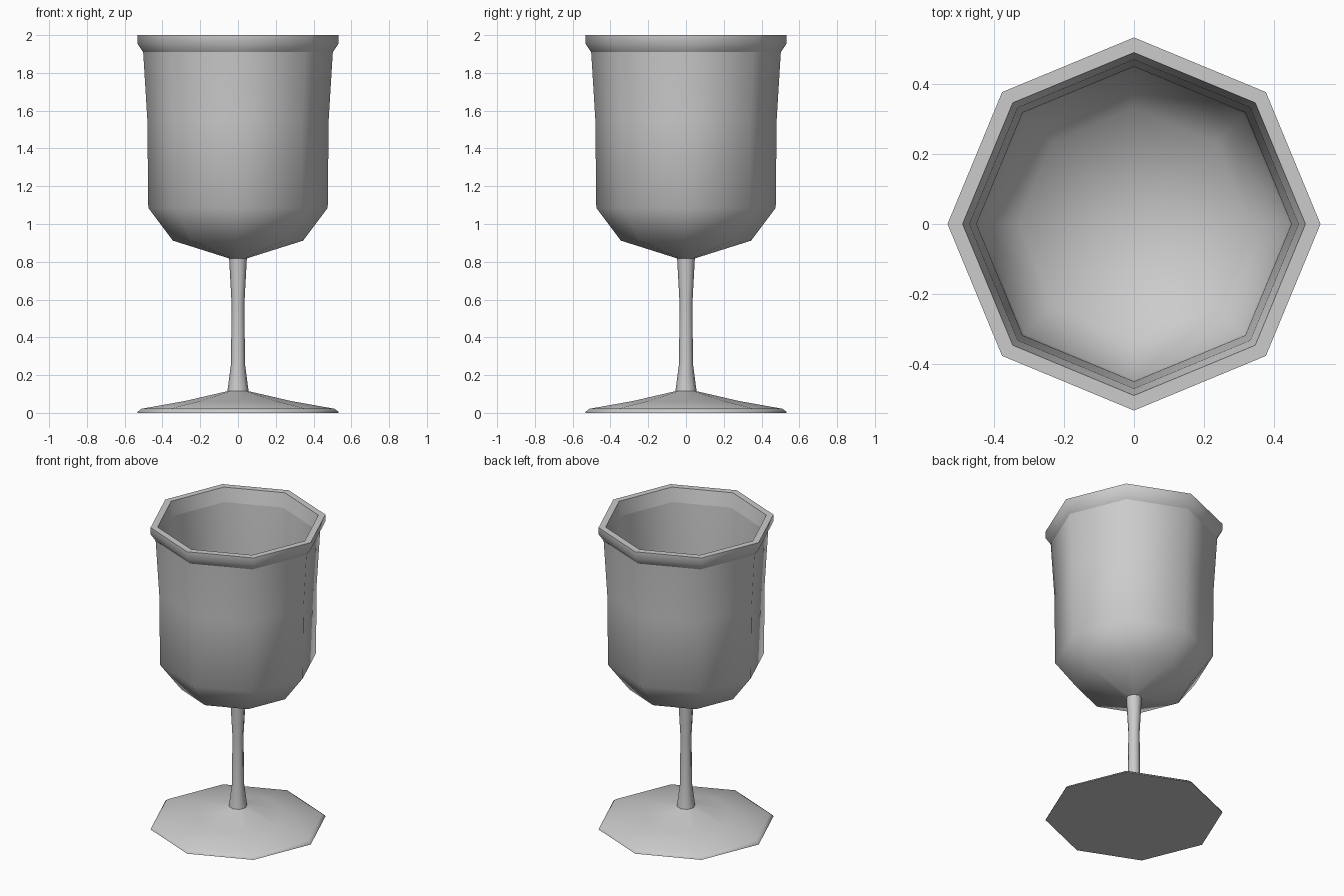
import bpy, math

if "Cube" in bpy.data.objects:
    bpy.data.objects.remove(bpy.data.objects["Cube"])

SIDES = 8


def lathe(name, profile, angle=50):
    """Spin (radius, height) points into an eight-sided shell, normals to the profile's right."""
    verts, rings, faces = [], [], []
    for r, z in profile:
        start, n = len(verts), (SIDES if r > 0 else 1)
        for i in range(n):
            a = 2 * math.pi * i / SIDES
            verts.append((r * math.cos(a), r * math.sin(a), z))
        rings.append([start + i % n for i in range(SIDES)])
    for a, b in zip(rings, rings[1:]):
        for i in range(SIDES):
            j = (i + 1) % SIDES
            loop = list(dict.fromkeys((a[i], a[j], b[j], b[i])))
            faces.append(loop)
    mesh = bpy.data.meshes.new(name)
    mesh.from_pydata(verts, [], faces)
    mesh.update()
    obj = bpy.data.objects.new(name, mesh)
    bpy.context.collection.objects.link(obj)
    bpy.ops.object.select_all(action='DESELECT')
    obj.select_set(True)
    bpy.context.view_layer.objects.active = obj
    bpy.ops.object.shade_smooth_by_angle(angle=math.radians(angle))
    return obj


# Foot: flat underside and shallow sloping top
lathe("foot", [(0, 0), (0.533, 0), (0.53, 0.008), (0.51, 0.022),
               (0.28, 0.063), (0.056, 0.115)])

# Stem: flared at both ends
lathe("stem", [(0.056, 0.115), (0.037, 0.26), (0.034, 0.58), (0.047, 0.818)])

# Bowl outside
lathe("bowl_outside", [(0.047, 0.818), (0.345, 0.912), (0.475, 1.085),
                       (0.48, 1.55), (0.502, 1.91)])

# Rim: flared band, flat lip and inner step
lathe("rim", [(0.502, 1.91), (0.533, 1.955), (0.533, 2.0),
              (0.49, 2.0), (0.47, 1.91)])

# Bowl inside
lathe("bowl_inside", [(0.47, 1.91), (0.45, 1.55), (0.445, 1.10),
                      (0.33, 0.945), (0, 0.845)])
